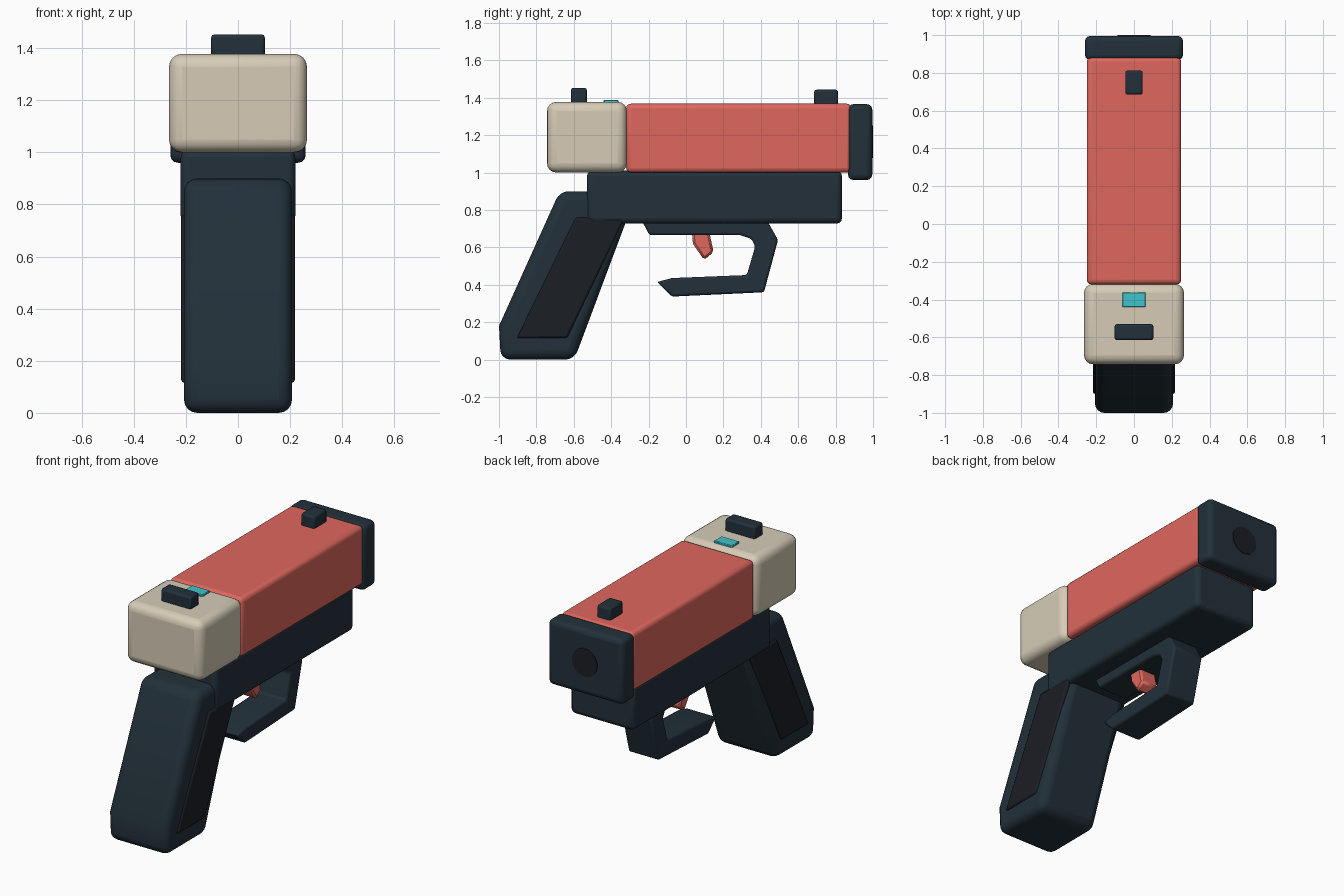
import bpy, bmesh, math

if "Cube" in bpy.data.objects:
    bpy.data.objects.remove(bpy.data.objects["Cube"])

def material(name, rgb):
    m = bpy.data.materials.new(name)
    m.diffuse_color = (*rgb, 1)
    m.use_nodes = True
    m.node_tree.nodes["Principled BSDF"].inputs["Base Color"].default_value = m.diffuse_color
    return m

NAVY = material("navy", (0.016, 0.03, 0.042))
RED = material("coral", (0.73, 0.136, 0.11))
CREAM = material("cream", (0.67, 0.60, 0.47))
CYAN = material("cyan", (0.05, 0.55, 0.60))
BLACK = material("charcoal", (0.011, 0.013, 0.018))

def profile(name, pts, x0, x1, mat, bevel=0.0, segs=3):
    """Extrude a (y, z) outline from x0 to x1, with rounded edges."""
    bm = bmesh.new()
    face = bm.faces.new([bm.verts.new((x0, y, z)) for y, z in pts])
    ext = bmesh.ops.extrude_face_region(bm, geom=[face])
    moved = [v for v in ext["geom"] if isinstance(v, bmesh.types.BMVert)]
    bmesh.ops.translate(bm, verts=moved, vec=(x1 - x0, 0, 0))
    bmesh.ops.recalc_face_normals(bm, faces=bm.faces)
    me = bpy.data.meshes.new(name)
    bm.to_mesh(me)
    bm.free()
    ob = bpy.data.objects.new(name, me)
    bpy.context.collection.objects.link(ob)
    me.materials.append(mat)
    if bevel:
        b = ob.modifiers.new("round", 'BEVEL')
        b.width, b.segments = bevel, segs
        b.limit_method, b.angle_limit = 'ANGLE', math.radians(30)
    bpy.ops.object.select_all(action='DESELECT')
    ob.select_set(True)
    bpy.context.view_layer.objects.active = ob
    bpy.ops.object.shade_smooth_by_angle(angle=math.radians(35))
    return ob

def block(name, hx, y0, y1, z0, z1, mat, bevel, segs=3):
    return profile(name, [(y0, z0), (y1, z0), (y1, z1), (y0, z1)], -hx, hx, mat, bevel, segs)

# Upper body
block("rear_block", 0.265, -0.743, -0.316, 1.0, 1.378, CREAM, 0.05, 4)
block("slide", 0.25, -0.32, 0.885, 1.0, 1.368, RED, 0.025)
block("muzzle_plate", 0.26, 0.866, 0.996, 0.96, 1.366, NAVY, 0.03)
block("frame", 0.22, -0.53, 0.834, 0.727, 1.01, NAVY, 0.03)

# Sights and indicator
block("rear_sight", 0.103, -0.615, -0.53, 1.36, 1.453, NAVY, 0.012, 2)
block("front_sight", 0.046, 0.685, 0.813, 1.35, 1.443, NAVY, 0.012, 2)
block("indicator", 0.062, -0.44, -0.362, 1.36, 1.389, CYAN, 0.004, 1)

# Muzzle opening
bpy.ops.mesh.primitive_cylinder_add(vertices=32, radius=0.087, depth=0.06,
                                    location=(0, 0.97, 1.165), rotation=(math.pi / 2, 0, 0))
bore = bpy.context.object
bore.name = "muzzle_opening"
bore.data.materials.append(BLACK)
bpy.ops.object.shade_smooth_by_angle(angle=math.radians(35))

# Grip with a side panel on each side
profile("grip", [(-1.0, 0.18), (-0.99, 0.0), (-0.597, 0.0), (-0.26, 0.9), (-0.675, 0.9)],
        -0.207, 0.207, NAVY, 0.05, 4)
for side, s in (("left", -1), ("right", 1)):
    profile("grip_panel_" + side, [(-0.905, 0.115), (-0.635, 0.115), (-0.33, 0.755), (-0.59, 0.76)],
            s * 0.18, s * 0.218, BLACK, 0.012, 2)

# Trigger guard, open towards the grip
profile("trigger_guard", [(-0.24, 0.75), (-0.195, 0.665), (0.29, 0.665), (0.35, 0.645), (0.37, 0.605),
                          (0.325, 0.452), (-0.075, 0.436), (-0.155, 0.415), (-0.075, 0.337),
                          (0.417, 0.36), (0.492, 0.64), (0.43, 0.75)],
        -0.105, 0.105, NAVY, 0.012, 2)

# Trigger
profile("trigger", [(0.03, 0.70), (0.12, 0.70), (0.148, 0.575), (0.096, 0.533), (0.037, 0.62)],
        -0.06, 0.06, RED, 0.012, 1)
